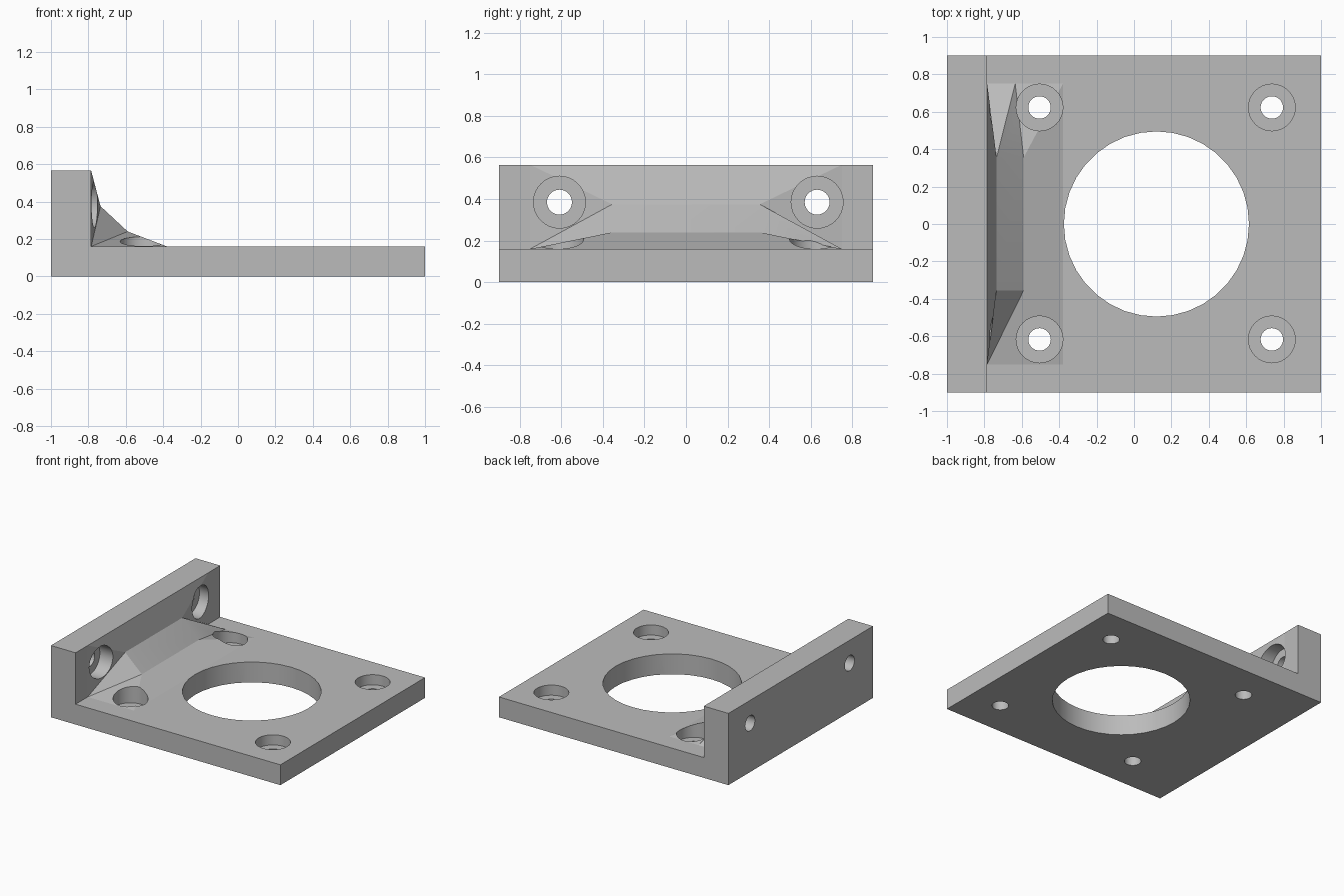
import bpy, bmesh, math
from mathutils import Vector, Matrix

if "Cube" in bpy.data.objects:
    bpy.data.objects.remove(bpy.data.objects["Cube"])

grey = bpy.data.materials.new("light_grey")
grey.use_nodes = True
grey.diffuse_color = (0.5, 0.5, 0.5, 1)
grey.node_tree.nodes["Principled BSDF"].inputs["Base Color"].default_value = (0.5, 0.5, 0.5, 1)

WALL_X, FLOOR_Z = -0.785, 0.16


def finish(bm, name):
    bmesh.ops.recalc_face_normals(bm, faces=bm.faces)
    mesh = bpy.data.meshes.new(name)
    bm.to_mesh(mesh)
    bm.free()
    mesh.materials.append(grey)
    obj = bpy.data.objects.new(name, mesh)
    bpy.context.collection.objects.link(obj)
    return obj


def add_turned(bm, profile, matrix, sides=32):
    """Closed solid of stepped circular rings (radius, height)."""
    rings = []
    for r, h in profile:
        angles = [2 * math.pi * i / sides for i in range(sides)]
        rings.append([bm.verts.new(matrix @ Vector((r * math.cos(a), r * math.sin(a), h)))
                      for a in angles])
    for low, high in zip(rings, rings[1:]):
        for i in range(sides):
            j = (i + 1) % sides
            bm.faces.new((low[i], low[j], high[j], high[i]))
    bm.faces.new(rings[0])
    bm.faces.new(rings[-1])


# L-shaped bracket: extruded side profile
bm = bmesh.new()
outline = [(-1, 0), (1, 0), (1, FLOOR_Z), (WALL_X, FLOOR_Z), (WALL_X, 0.565), (-1, 0.565)]
side = bm.faces.new([bm.verts.new((x, -0.9, z)) for x, z in outline])
ext = bmesh.ops.extrude_face_region(bm, geom=[side])
bmesh.ops.translate(bm, vec=(0, 1.8, 0),
                    verts=[g for g in ext["geom"] if isinstance(g, bmesh.types.BMVert)])
bracket = finish(bm, "bracket")

# Faceted corner brace with tapered ends
bm = bmesh.new()
corners = {"top": (WALL_X, 0.75, 0.565), "upper": (-0.735, 0.355, 0.375),
           "lower": (-0.59, 0.355, 0.24), "toe": (-0.38, 0.75, FLOOR_Z),
           "heel": (WALL_X, 0.75, FLOOR_Z)}
near = {k: bm.verts.new((x, -y, z)) for k, (x, y, z) in corners.items()}
far = {k: bm.verts.new(p) for k, p in corners.items()}
tip = bm.verts.new((-0.635, 0.75, FLOOR_Z))
for a, b in (("top", "upper"), ("upper", "lower"), ("lower", "toe"), ("heel", "top")):
    bm.faces.new((near[a], near[b], far[b], far[a]))
bm.faces.new((near["heel"], near["toe"], far["toe"], tip, far["heel"]))
for end, apex in ((near, near["heel"]), (far, tip)):
    bm.faces.new((end["top"], end["upper"], end["heel"]))
    bm.faces.new((end["upper"], end["lower"], apex))
    bm.faces.new((end["lower"], end["toe"], apex))
bm.faces.new((far["heel"], far["upper"], tip))
brace = finish(bm, "corner_brace")

# Cutter: centre opening and counterbored screw holes
bm = bmesh.new()
add_turned(bm, [(0.495, -0.1), (0.495, 0.4)], Matrix.Translation((0.12, 0, 0)), 36)
for y in (-0.617, 0.623):
    for x in (-0.505, 0.737):
        add_turned(bm, [(0.06, -0.1), (0.06, 0.08), (0.125, 0.08), (0.125, 0.4)],
                   Matrix.Translation((x, y, 0)))
    add_turned(bm, [(0.06, -0.1), (0.06, 0.135), (0.125, 0.135), (0.125, 0.36)],
               Matrix.Translation((-1, y + 0.008, 0.385)) @ Matrix.Rotation(math.pi / 2, 4, "Y"))
cutter = finish(bm, "hole_cutter")
cutter.hide_render = True

for obj in (bracket, brace):
    mod = obj.modifiers.new("holes", "BOOLEAN")
    mod.operation, mod.solver, mod.object = "DIFFERENCE", "EXACT", cutter
    bpy.ops.object.select_all(action="DESELECT")
    obj.select_set(True)
    bpy.context.view_layer.objects.active = obj
    bpy.ops.object.modifier_apply(modifier=mod.name)
    bpy.ops.object.shade_smooth_by_angle(angle=math.radians(15))
bpy.data.objects.remove(cutter)
